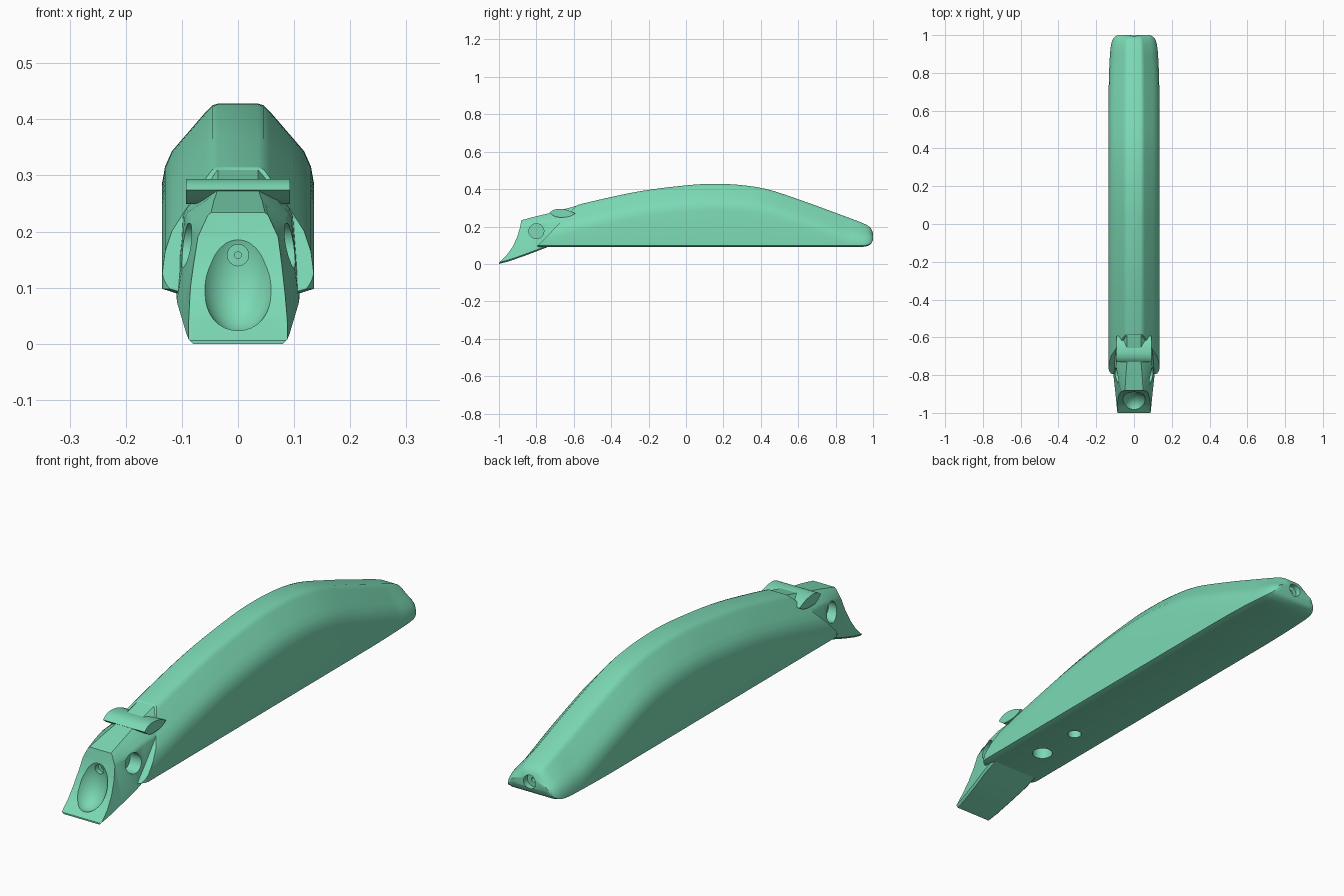
import bpy, bmesh, math
from mathutils import Vector

if "Cube" in bpy.data.objects:
    bpy.data.objects.remove(bpy.data.objects["Cube"])


def finish(name, bm, angle=32):
    bmesh.ops.recalc_face_normals(bm, faces=bm.faces)
    me = bpy.data.meshes.new(name)
    bm.to_mesh(me)
    bm.free()
    ob = bpy.data.objects.new(name, me)
    bpy.context.collection.objects.link(ob)
    me.materials.append(green)
    smooth(ob, angle)
    return ob


def smooth(ob, angle=32):
    bpy.ops.object.select_all(action='DESELECT')
    ob.select_set(True)
    bpy.context.view_layer.objects.active = ob
    bpy.ops.object.shade_smooth_by_angle(angle=math.radians(angle))


def loft(rings):
    bm = bmesh.new()
    vs = [[bm.verts.new(p) for p in r] for r in rings]
    n = len(vs[0])
    for a, b in zip(vs, vs[1:]):
        for i in range(n):
            j = (i + 1) % n
            bm.faces.new((a[i], a[j], b[j], b[i]))
    bm.faces.new(vs[0])
    bm.faces.new(vs[-1])
    return bm


def mirrored(half, y):
    """Closed ring from a half outline of (x, z), x > 0, bottom to top."""
    return [(x, y, z) for x, z in half] + [(-x, y, z) for x, z in reversed(half)]


def prism(outline, half_width):
    return loft([[(x, y, z) for y, z in outline] for x in (-half_width, half_width)])


def spline(rows, steps):
    rows = [Vector(r) for r in rows]
    out = []
    for i in range(len(rows) - 1):
        p0, p1, p2 = rows[max(i - 1, 0)], rows[i], rows[i + 1]
        p3 = rows[min(i + 2, len(rows) - 1)]
        for k in range(steps):
            t = k / steps
            out.append(0.5 * (2 * p1 + (p2 - p0) * t + (2 * p0 - 5 * p1 + 4 * p2 - p3) * t * t
                              + (3 * p1 - p0 - 3 * p2 + p3) * t ** 3))
    return out + [rows[-1]]


def rod(start, end, r):
    a, b = Vector(start), Vector(end)
    bm = bmesh.new()
    bmesh.ops.create_cone(bm, cap_ends=True, segments=32, radius1=r, radius2=r, depth=(b - a).length)
    bm.transform((b - a).to_track_quat('Z', 'Y').to_matrix().to_4x4())
    bmesh.ops.translate(bm, verts=bm.verts, vec=(a + b) / 2)
    return bm


def cut(ob, bm):
    cutter = finish("cutter", bm)
    cutter.hide_render = True
    m = ob.modifiers.new("cut", 'BOOLEAN')
    m.operation, m.solver, m.object = 'DIFFERENCE', 'EXACT', cutter
    bpy.context.view_layer.objects.active = ob
    bpy.ops.object.modifier_move_to_index(modifier=m.name, index=0)
    bpy.ops.object.modifier_apply(modifier=m.name)
    bpy.data.objects.remove(cutter)


green = bpy.data.materials.new("green")
green.diffuse_color = (0.2, 0.7, 0.46, 1)
green.use_nodes = True
green.node_tree.nodes["Principled BSDF"].inputs["Base Color"].default_value = green.diffuse_color

# Arched body: stations of (y, top, bottom, half width)
stations = [(-.80, .257, .09, .115), (-.765, .266, .09, .135), (-.68, .289, .09, .135),
            (-.5, .335, .09, .135), (-.25, .388, .09, .135), (0, .42, .09, .135),
            (.15, .428, .09, .135), (.3, .421, .09, .135), (.45, .395, .09, .135),
            (.65, .328, .09, .135), (.8, .273, .09, .132), (.9, .236, .09, .127),
            (.95, .216, .092, .121), (.975, .203, .098, .113), (.99, .188, .108, .102),
            (1, .165, .13, .085)]
shoulder = [(.135, .14), (.13, .112), (.118, .085), (.1, .064), (.056, .013), (.046, .003), (.036, 0)]
rings = []
for y, top, bot, w in [tuple(v) for v in spline([Vector(s) for s in stations], 5)]:
    k, s = min(w, .135) / .135, min(1, (top - bot) / .16)
    half = [(.11 * k, bot), (.135 * k, bot + .008 * s)]
    half += [(x * k, top - d * s) for x, d in shoulder]
    rings.append(mirrored(half, y))
bm = loft(rings)
# slanted front end of the body
res = bmesh.ops.bisect_plane(bm, geom=bm.verts[:] + bm.edges[:] + bm.faces[:],
                             plane_co=(0, -.79, .1), plane_no=(0, -.14, .135), clear_outer=True)
bmesh.ops.holes_fill(bm, edges=[e for e in bm.edges if e.is_boundary], sides=0)
body = finish("body", bm)
cut(body, rod((0, -.57, 0), (0, -.57, .15), .04))
cut(body, rod((0, -.37, 0), (0, -.37, .15), .027))
cut(body, rod((0, 1.05, .15), (0, .975, .15), .027))
cut(body, rod((0, 1.05, .15), (0, .93, .15), .009))
smooth(body)

# Head: (y, bottom, top, bottom half width, side half width, side top, top half width)
head_rows = [(-1.03, -.001, .20, .084, .062, .165, .04), (-1.0, 0, .205, .088, .064, .17, .042),
             (-.96, .01, .213, .092, .066, .18, .044), (-.88, .037, .234, .1, .07, .205, .048),
             (-.8, .067, .255, .109, .086, .225, .043), (-.74, .09, .269, .11, .093, .235, .038),
             (-.66, .12, .291, .108, .096, .24, .036), (-.54, .17, .322, .09, .09, .262, .036)]
head_rings = []
for y, zb, zt, wb, ws, zs, wt in head_rows:
    half = [(wb - .008, zb), (wb, zb + .008), (ws + .002, zs - .012), (ws - .004, zs), (wt + .006, zt - .005), (wt, zt)]
    head_rings.append(mirrored(half, y))
head = finish("head", loft(head_rings))

# Concave front face and its bowl
front = [(-.87, .28), (-.88, .235), (-.889, .19), (-.904, .14), (-.928, .09), (-.96, .045), (-1, .006),
         (-1, -.05), (-1.1, -.05), (-1.1, .28)]
cut(head, prism(front, .2))
bowl = bmesh.new()
bmesh.ops.create_uvsphere(bowl, u_segments=40, v_segments=24, radius=1)
bmesh.ops.scale(bowl, verts=bowl.verts, vec=(.072, .08, .115))
bmesh.ops.translate(bowl, verts=bowl.verts, vec=(0, -.962, .135))
cut(head, bowl)

# Screw hole in the bowl and round recesses in both sides
cut(head, rod((0, -1, .158), (0, -.865, .158), .019))
cut(head, rod((0, -1, .158), (0, -.82, .158), .006))
for s in (-1, 1):
    cut(head, rod((s * .2, -.8, .175), (s * .05, -.8, .175), .04))
smooth(head)

# Leaf-shaped crossbar over the neck
leaf = spline([(-.73, .274), (-.71, .288), (-.68, .294), (-.635, .288), (-.592, .27)], 4)
leaf += spline([(-.592, .27), (-.62, .255), (-.66, .249), (-.7, .253), (-.73, .274)], 4)[1:-1]
finish("crossbar", prism([tuple(p) for p in leaf], .093), 40)
